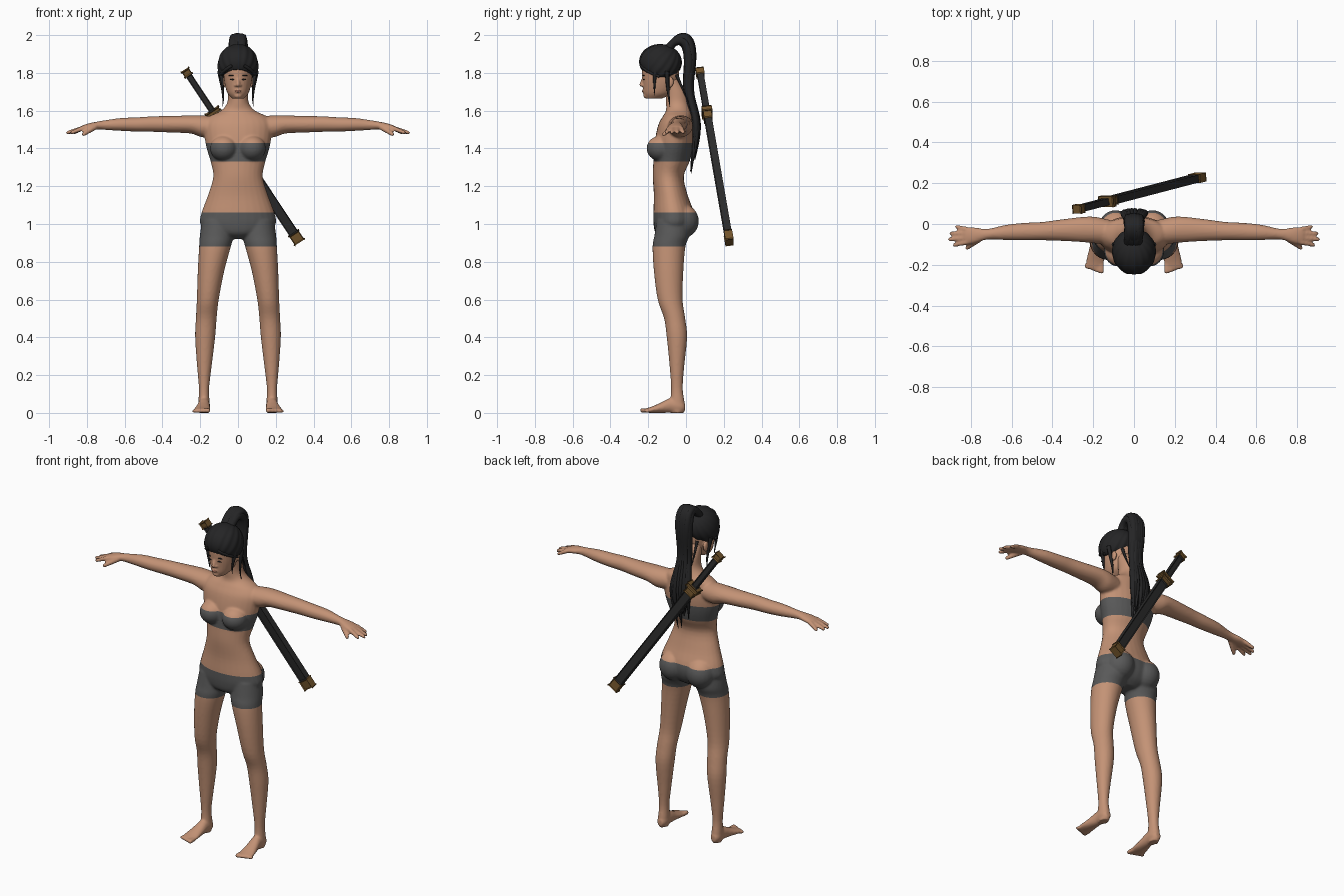
import bpy, bmesh, math, random
from mathutils import Vector, Matrix

random.seed(4)
if "Cube" in bpy.data.objects:
    bpy.data.objects.remove(bpy.data.objects["Cube"])


def material(name, rgb):
    m = bpy.data.materials.new(name)
    m.use_nodes = True
    m.diffuse_color = (*rgb, 1)
    m.node_tree.nodes["Principled BSDF"].inputs["Base Color"].default_value = (*rgb, 1)
    return m


skin = material("skin", (.55, .29, .18))
cloth = material("grey cloth", (.1, .1, .1))
hair = material("black hair", (.018, .018, .019))
lacquer = material("black lacquer", (.024, .024, .024))
bronze = material("bronze", (.17, .09, .025))
lip = material("lips", (.38, .16, .11))


def add_object(name, data, *mats):
    ob = bpy.data.objects.new(name, data)
    bpy.context.collection.objects.link(ob)
    for m in mats:
        data.materials.append(m)
    return ob


def finish(name, bm, *mats, smooth=True):
    me = bpy.data.meshes.new(name)
    bmesh.ops.recalc_face_normals(bm, faces=bm.faces)
    bm.to_mesh(me)
    bm.free()
    if smooth:
        me.shade_smooth()
    return add_object(name, me, *mats)


def catmull(a, b, c, d, t):
    return [.5 * (2*q + (r-p)*t + (2*p-5*q+4*r-s)*t*t + (3*q-p-3*r+s)*t**3)
            for p, q, r, s in zip(a, b, c, d)]


def loft(bm, axis, rings, side=1, seg=28):
    """Closed loft of ellipses: (position, centre a, centre b, radius a, radius b)."""
    pad = [rings[0], *rings, rings[-1]]
    fine = [catmull(*pad[i:i+4], k/4) for i in range(len(rings)-1) for k in range(4)]
    loops = []
    for t, a, b, ra, rb in fine + [rings[-1]]:
        loop = []
        for k in range(seg):
            w = math.tau * k / seg
            p, q = a + ra*math.cos(w), b + rb*math.sin(w)
            x, y, z = {"x": (t, p, q), "y": (p, t, q), "z": (p, q, t)}[axis]
            loop.append(bm.verts.new((x*side, y, z)))
        loops.append(loop)
    for lo, hi in zip(loops, loops[1:]):
        for k in range(seg):
            j = (k+1) % seg
            bm.faces.new((lo[k], lo[j], hi[j], hi[k]))
    bm.faces.new(loops[0])
    bm.faces.new(loops[-1])


def blob(bm, centre, radii):
    mat = Matrix.Translation(centre) @ Matrix.Diagonal((*radii, 1))
    bmesh.ops.create_uvsphere(bm, u_segments=24, v_segments=14, radius=1, matrix=mat)


def capsule(bm, p, q, r1, r2):
    p, q = Vector(p), Vector(q)
    mat = Matrix.Translation((p+q)/2) @ (q-p).to_track_quat("Z", "Y").to_matrix().to_4x4()
    bmesh.ops.create_cone(bm, cap_ends=True, segments=14, radius1=r1, radius2=r2,
                          depth=(q-p).length, matrix=mat)
    blob(bm, p, (r1, r1, r1))
    blob(bm, q, (r2, r2, r2))


def fuse(ob, voxel, rounds):
    """Merge overlapping forms into one smooth skin."""
    m = ob.modifiers.new("fuse", "REMESH")
    m.mode, m.voxel_size = "VOXEL", voxel
    m = ob.modifiers.new("soften", "SMOOTH")
    m.factor, m.iterations = .5, rounds
    dg = bpy.context.evaluated_depsgraph_get()
    dg.update()
    me = bpy.data.meshes.new_from_object(ob.evaluated_get(dg))
    ob.modifiers.clear()
    ob.data = me
    me.shade_smooth()


# Torso and neck
bm = bmesh.new()
loft(bm, "z", [(.92, 0, -.07, .05, .05), (.95, 0, -.07, .15, .09), (1, 0, -.064, .2, .108),
               (1.06, 0, -.065, .193, .108), (1.15, 0, -.08, .16, .09),
               (1.25, 0, -.094, .131, .082), (1.33, 0, -.077, .145, .096),
               (1.4, 0, -.067, .166, .102), (1.47, 0, -.06, .178, .1),
               (1.53, 0, -.055, .178, .09), (1.57, 0, -.045, .15, .078),
               (1.6, 0, -.04, .09, .066), (1.64, 0, -.046, .058, .06),
               (1.7, 0, -.055, .052, .056), (1.77, 0, -.085, .05, .045)])
for s in (1, -1):
    blob(bm, (s*.075, -.132, 1.4), (.073, .077, .068))
    blob(bm, (s*.09, -.02, 1.015), (.085, .088, .09))
    # Legs
    loft(bm, "z", [(0, .18, -.045, .025, .033), (.05, .18, -.045, .03, .038),
                   (.13, .18, -.048, .027, .031), (.25, .178, -.048, .039, .039),
                   (.4, .174, -.048, .053, .054), (.5, .168, -.06, .055, .056),
                   (.6, .16, -.084, .058, .066), (.75, .143, -.092, .07, .078),
                   (.88, .122, -.09, .084, .087), (.94, .112, -.075, .09, .092),
                   (1.02, .105, -.07, .085, .085)], s)
    # Feet and toes
    loft(bm, "y", [(-.22, .192, .012, .04, .01), (-.18, .19, .017, .044, .017),
                   (-.13, .185, .028, .037, .028), (-.08, .18, .04, .031, .04),
                   (-.03, .18, .036, .03, .036), (-.005, .18, .03, .016, .02)], s)
    for k in range(5):
        x = .16 + .018*k
        r = .013 - .001*k
        capsule(bm, (s*x, -.2, r), (s*(x+.001*k), -.232+.006*k, r), r, r)
    # Arms
    loft(bm, "x", [(.12, -.04, 1.515, .06, .055), (.19, -.03, 1.517, .065, .058),
                   (.25, -.027, 1.527, .062, .048), (.35, -.03, 1.528, .053, .044),
                   (.45, -.035, 1.529, .045, .041), (.53, -.037, 1.527, .043, .038),
                   (.62, -.041, 1.527, .038, .034), (.7, -.048, 1.524, .027, .026),
                   (.74, -.052, 1.522, .029, .021), (.79, -.056, 1.515, .041, .018),
                   (.83, -.058, 1.507, .04, .013)], s)
    # Fingers and thumb
    for base, tip, x in ((-.09, -.103, .88), (-.068, -.075, .902),
                         (-.046, -.045, .895), (-.026, -.014, .868)):
        capsule(bm, (s*.82, base, 1.508), (s*x, tip, 1.484), .013, .01)
    capsule(bm, (s*.76, -.075, 1.512), (s*.818, -.117, 1.475), .016, .011)
body = finish("body", bm, skin, cloth)
fuse(body, .0068, 4)

# Chest band and shorts, cut cleanly by height
bands = ((.88, 1.06), (1.33, 1.43))
bm = bmesh.new()
bm.from_mesh(body.data)
for h in (h for band in bands for h in band):
    bmesh.ops.bisect_plane(bm, geom=bm.verts[:] + bm.edges[:] + bm.faces[:],
                           plane_co=(0, 0, h), plane_no=(0, 0, 1))
for f in bm.faces:
    z = f.calc_center_median().z
    f.material_index = int(any(lo < z < hi for lo, hi in bands))
bm.to_mesh(body.data)
bm.free()

# Head with nose, ears and chin
bm = bmesh.new()
loft(bm, "z", [(1.664, 0, -.17, .03, .042), (1.69, 0, -.15, .054, .074),
               (1.73, 0, -.14, .068, .088), (1.78, 0, -.135, .076, .097),
               (1.84, 0, -.135, .078, .096), (1.91, 0, -.135, .055, .07)])
capsule(bm, (0, -.222, 1.778), (0, -.236, 1.738), .008, .011)
blob(bm, (0, -.208, 1.68), (.022, .018, .016))
blob(bm, (0, -.223, 1.703), (.018, .009, .011))
for s in (1, -1):
    blob(bm, (s*.011, -.228, 1.734), (.009, .009, .007))
    blob(bm, (s*.074, -.085, 1.752), (.011, .02, .03))
head = finish("head", bm, skin)
fuse(head, .0045, 3)

# Eyes, brows and mouth
for name, s in (("left", 1), ("right", -1)):
    bm = bmesh.new()
    blob(bm, (s*.03, -.223, 1.765), (.014, .005, .004))
    finish(name + "_eye", bm, hair)
    bm = bmesh.new()
    blob(bm, (s*.032, -.223, 1.786), (.019, .005, .003))
    finish(name + "_brow", bm, hair)
bm = bmesh.new()
blob(bm, (0, -.229, 1.703), (.016, .005, .006))
finish("mouth", bm, lip)

# Swept-back hair cap, ridged towards the tie
bm = bmesh.new()
bmesh.ops.create_uvsphere(bm, u_segments=96, v_segments=32, radius=1)
for v in bm.verts:
    k = 1 + .018*math.cos(16*math.atan2(v.co.y, v.co.x))
    v.co.x, v.co.y = v.co.x*k, v.co.y*k
bm.transform(Matrix.Translation((0, -.135, 1.857)) @ Matrix.Diagonal((.107, .112, .095, 1))
             @ Matrix.Rotation(-.7, 4, "X"))
bmesh.ops.bisect_plane(bm, geom=bm.verts[:] + bm.edges[:] + bm.faces[:],
                       plane_co=(0, -.24, 1.82), plane_no=(0, .19, 1), clear_inner=True)
bmesh.ops.holes_fill(bm, edges=[e for e in bm.edges if e.is_boundary])
for v in bm.verts:
    v.co.z -= 3 * v.co.x**2 * max(0, (1.95 - v.co.z) / .15)
finish("hair_cap", bm, hair)
bpy.context.view_layer.objects.active = bpy.data.objects["hair_cap"]
bpy.data.objects["hair_cap"].select_set(True)
bpy.ops.object.shade_smooth_by_angle(angle=.9)


def strands(name, paths, depth):
    cu = bpy.data.curves.new(name, "CURVE")
    cu.dimensions = "3D"
    cu.bevel_depth, cu.bevel_resolution, cu.resolution_u = depth, 2, 5
    cu.use_fill_caps = True
    for path in paths:
        sp = cu.splines.new("NURBS")
        sp.points.add(len(path) - 1)
        for p, (x, y, z, r) in zip(sp.points, path):
            p.co, p.radius = (x, y, z, 1), r
        sp.order_u, sp.use_endpoint_u = 4, True
        sp.use_smooth = True
    return add_object(name, cu, hair)


# Ponytail: a bundle that rises, falls and fans over the back
spine = [(-.09, 1.93, 1, 1), (-.06, 1.98, 1, 1), (.01, 1.997, 1.2, 1.1), (.028, 1.87, 1.3, 1.1),
         (.008, 1.75, .9, .9), (.02, 1.66, 1.1, .7), (.057, 1.55, 2.1, .8),
         (.055, 1.42, 2.3, .6), (.035, 1.26, 1.6, .06)]
paths = []
for k in range(18):
    w, reach = math.tau*k/18, random.uniform(.45, 1)
    dx, dy = .025*math.cos(w), .012*math.sin(w)
    path = []
    for i, (y, z, spread, r) in enumerate(spine):
        if i > 6:
            z = 1.55 - (1.55 - z)*reach
        path.append((dx*spread + random.uniform(-.006, .006), y + dy, z + dy*(i < 4), r))
    paths.append(path)
strands("ponytail", paths, .02)

# Loose locks around the face and nape
paths = []
for s in (1, -1):
    paths += [[(s*.098, -.1, 1.81, 1.3), (s*.092, -.1, 1.76, 1.2), (s*.07, -.095, 1.7, .9),
               (s*.082, -.085, 1.62, .1)],
              [(s*.09, -.16, 1.82, 1.5), (s*.092, -.165, 1.78, 1.2), (s*.078, -.17, 1.74, .7),
               (s*.076, -.165, 1.68, .1)],
              [(s*.03, -.237, 1.84, 1), (s*.065, -.222, 1.82, 1.1), (s*.088, -.19, 1.8, 1),
               (s*.095, -.14, 1.78, .8)],
              [(s*.04, -.05, 1.79, 1), (s*.045, -.02, 1.72, .6), (s*.04, .015, 1.64, .1)]]
strands("loose_locks", paths, .009)

# Sheathed sword slung diagonally behind the back
top, end = Vector((-.28, .072, 1.815)), Vector((.325, .23, .905))
d = (end - top).normalized()
across = Vector((0, 1, 0)).cross(d).normalized()
frame = Matrix((across, d.cross(across), d)).transposed().to_4x4()
length = (end - top).length
for name, a, b, w, t, mat in (("pommel", 0, .03, .022, .017, bronze),
                              ("grip", .03, .235, .017, .012, lacquer),
                              ("guard", .235, .255, .04, .022, bronze),
                              ("scabbard_collar", .255, .29, .029, .017, bronze),
                              ("scabbard", .29, .95, .026, .014, lacquer),
                              ("scabbard_tip", .95, 1, .03, .017, bronze)):
    bm = bmesh.new()
    bmesh.ops.create_cube(bm, size=2)
    bm.transform(Matrix.Translation(top + d*length*(a+b)/2) @ frame
                 @ Matrix.Diagonal((w, t, length*(b-a)/2, 1)))
    bmesh.ops.bevel(bm, geom=bm.edges[:], offset=.005, segments=1, affect="EDGES")
    finish(name, bm, mat, smooth=False)
